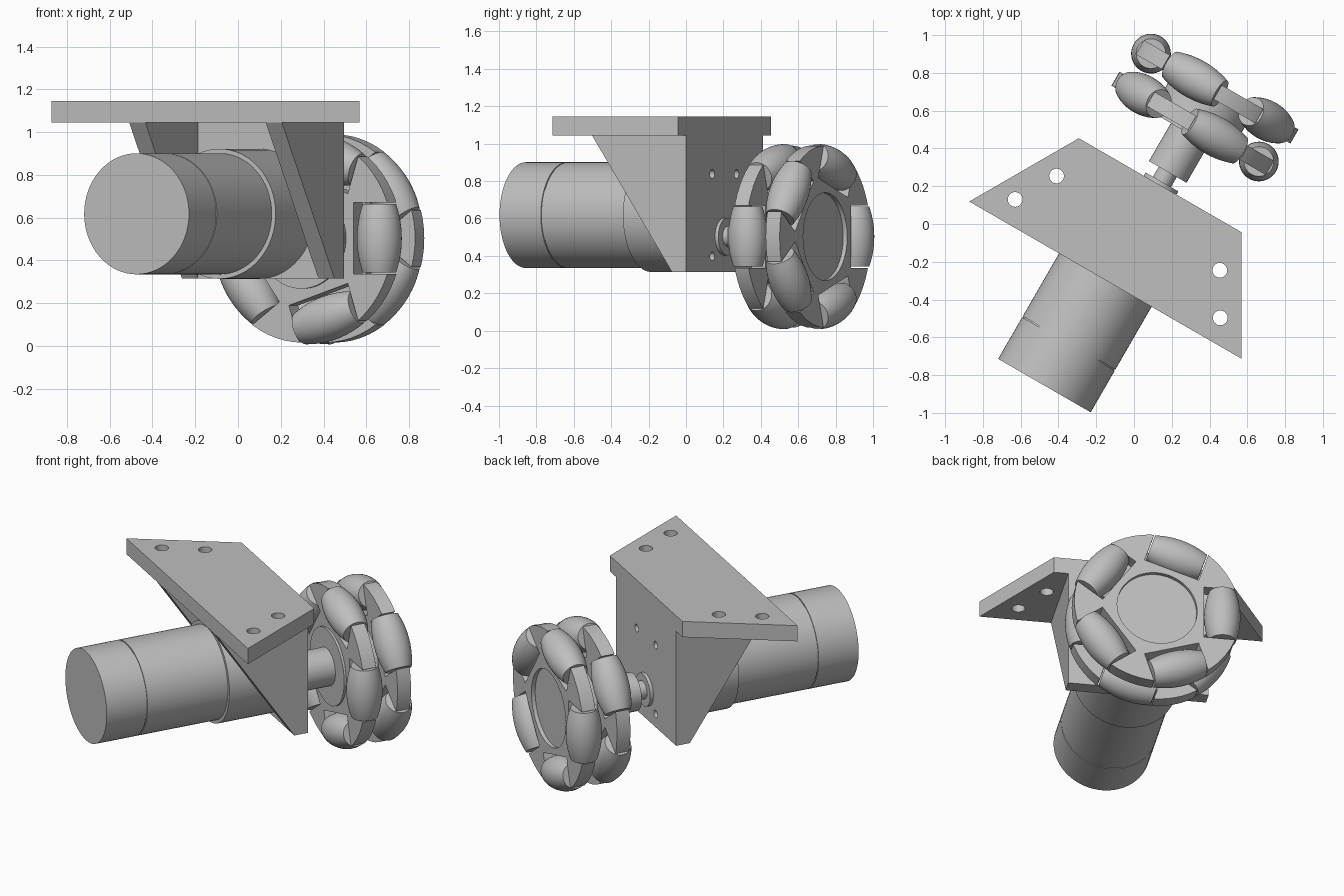
import bpy
import bmesh
from math import pi, sqrt, radians
from mathutils import Matrix, Vector

if "Cube" in bpy.data.objects:
    bpy.data.objects.remove(bpy.data.objects["Cube"], do_unlink=True)

grey = bpy.data.materials.new("plain_grey")
grey.use_nodes = True
COLOR = (0.52, 0.52, 0.52, 1)
grey.diffuse_color = COLOR
grey.node_tree.nodes["Principled BSDF"].inputs["Base Color"].default_value = COLOR

# Working frame: local y runs along the motor axis, turned 30 degrees about z
FRAME = Matrix.Rotation(radians(-30), 4, "Z") @ Matrix.Translation((0.017, 0, 0))
ALONG_Y = Matrix.Rotation(-pi / 2, 4, "X")
MOTOR_Z, WHEEL_Z = 0.618, 0.503
BACK, FRONT = 0.247, -0.333          # bracket extent along the axis
WALL, TOP = 0.087, 1.045
WHEEL_R, ROLLER_AT = 0.495, 0.39


def finish(bm, name):
    bmesh.ops.recalc_face_normals(bm, faces=bm.faces)
    mesh = bpy.data.meshes.new(name)
    bm.to_mesh(mesh)
    bm.free()
    mesh.materials.append(grey)
    obj = bpy.data.objects.new(name, mesh)
    bpy.context.collection.objects.link(obj)
    obj.matrix_world = FRAME
    return obj


def add_lathe(bm, profile, matrix, sides=64):
    """Closed solid of revolution from (radius, height) pairs about local z."""
    rings = []
    for r, h in profile:
        spin = [Matrix.Rotation(2 * pi * i / sides, 4, "Z") for i in range(sides)]
        rings.append([bm.verts.new(matrix @ s @ Vector((r, 0, h))) for s in spin])
    for a, b in zip(rings, rings[1:]):
        for i in range(sides):
            j = (i + 1) % sides
            bm.faces.new((a[i], a[j], b[j], b[i]))
    bm.faces.new(rings[0])
    bm.faces.new(rings[-1])


def axial(name, profile, z):
    bm = bmesh.new()
    add_lathe(bm, profile, Matrix.Translation((0, 0, z)) @ ALONG_Y)
    return finish(bm, name)


def prism(name, points, offset):
    bm = bmesh.new()
    face = bm.faces.new([bm.verts.new(p) for p in points])
    ext = bmesh.ops.extrude_face_region(bm, geom=[face])
    verts = [v for v in ext["geom"] if isinstance(v, bmesh.types.BMVert)]
    bmesh.ops.translate(bm, verts=verts, vec=offset)
    return finish(bm, name)


def cut(obj, cutter):
    cutter.hide_render = True
    mod = obj.modifiers.new("cut", "BOOLEAN")
    mod.operation = "DIFFERENCE"
    mod.solver = "EXACT"
    mod.object = cutter
    bpy.context.view_layer.objects.active = obj
    bpy.ops.object.modifier_apply(modifier=mod.name)
    bpy.data.objects.remove(cutter, do_unlink=True)


# Top mounting plate with four bolt holes
plate = prism("mounting_plate",
              [(-0.832, FRONT, TOP), (0.832, FRONT, TOP), (0.497, BACK, TOP), (-0.497, BACK, TOP)],
              (0, 0, 0.1))
bm = bmesh.new()
for side in (-1, 1):
    for x, y in ((0.499, 0.015), (0.627, -0.202)):
        add_lathe(bm, [(0.039, 1), (0.039, 1.2)], Matrix.Translation((side * x, y, 0)), 32)
cut(plate, finish(bm, "bolt_hole_cutter"))

# Vertical motor plate with four screw holes
HALF, LOW = 0.412, 0.315
motor_plate = prism("motor_plate",
                    [(-HALF, BACK, LOW), (HALF, BACK, LOW), (HALF, BACK, TOP), (-HALF, BACK, TOP)],
                    (0, -WALL, 0))
bm = bmesh.new()
for x in (-0.13, 0.13):
    for z in (-0.22, 0.22):
        place = Matrix.Translation((x, 0, MOTOR_Z + z)) @ ALONG_Y
        add_lathe(bm, [(0.024, BACK - 0.06), (0.024, BACK + 0.1)], place, 24)
cut(motor_plate, finish(bm, "screw_hole_cutter"))

# Triangular side gussets
for side, label in ((1, "left"), (-1, "right")):
    x = side * HALF
    prism("gusset_" + label,
          [(x, FRONT, TOP), (x, BACK - WALL, TOP), (x, BACK - WALL, LOW)],
          (-side * WALL, 0, 0))

# Motor can with a thin seam, gearbox, and offset output shaft
axial("motor", [(0.283, -0.978), (0.283, -0.723), (0.277, -0.723), (0.277, -0.717),
                (0.283, -0.717), (0.283, -0.19)], MOTOR_Z)
axial("gearbox", [(0.304, -0.204), (0.304, BACK - WALL)], MOTOR_Z)
axial("shaft_boss", [(0.1, BACK - 0.01), (0.1, 0.267)], WHEEL_Z)
axial("output_shaft", [(0.055, 0.25), (0.055, 0.35)], WHEEL_Z)
axial("wheel_hub", [(0.115, 0.328), (0.115, 0.58)], WHEEL_Z)
axial("wheel_core", [(0.235, 0.56), (0.235, 0.845)], WHEEL_Z)

# Barrel roller profile follows the wheel's outer circle
HALF_ROLLER, STEPS = 0.16, 12
barrel = []
for i in range(STEPS + 1):
    t = HALF_ROLLER * (2 * i / STEPS - 1)
    barrel.append((sqrt(WHEEL_R ** 2 - t * t) - ROLLER_AT, t))


def wheel_row(label, y, start):
    """Slotted disc with five rollers set around its rim."""
    disc = axial("wheel_disc_" + label, [(0.487, y - 0.043), (0.487, y + 0.043)], WHEEL_Z)
    slots, rollers = bmesh.new(), bmesh.new()
    for k in range(5):
        turn = Matrix.Translation((0, y, WHEEL_Z)) @ Matrix.Rotation(-radians(start + 72 * k), 4, "Y")
        add_lathe(rollers, barrel, turn @ Matrix.Translation((ROLLER_AT, 0, 0)), 40)
        box = turn @ Matrix.Translation((0.425, 0, 0)) @ Matrix.Diagonal((0.3, 0.2, 0.334, 1))
        bmesh.ops.create_cube(slots, size=1, matrix=box)
    cut(disc, finish(slots, "slot_cutter"))
    finish(rollers, "rollers_" + label)
    return disc


wheel_row("inner", 0.617, 0)
outer = wheel_row("outer", 0.826, 180)
# Shallow round recess in the outer face
cut(outer, axial("recess_cutter", [(0.235, 0.845), (0.235, 0.95)], WHEEL_Z))

# Smooth shading with sharp edges kept
bpy.ops.object.select_all(action="DESELECT")
for obj in bpy.context.collection.objects:
    if obj.type == "MESH":
        obj.select_set(True)
        bpy.context.view_layer.objects.active = obj
bpy.ops.object.shade_smooth_by_angle(angle=radians(30))
